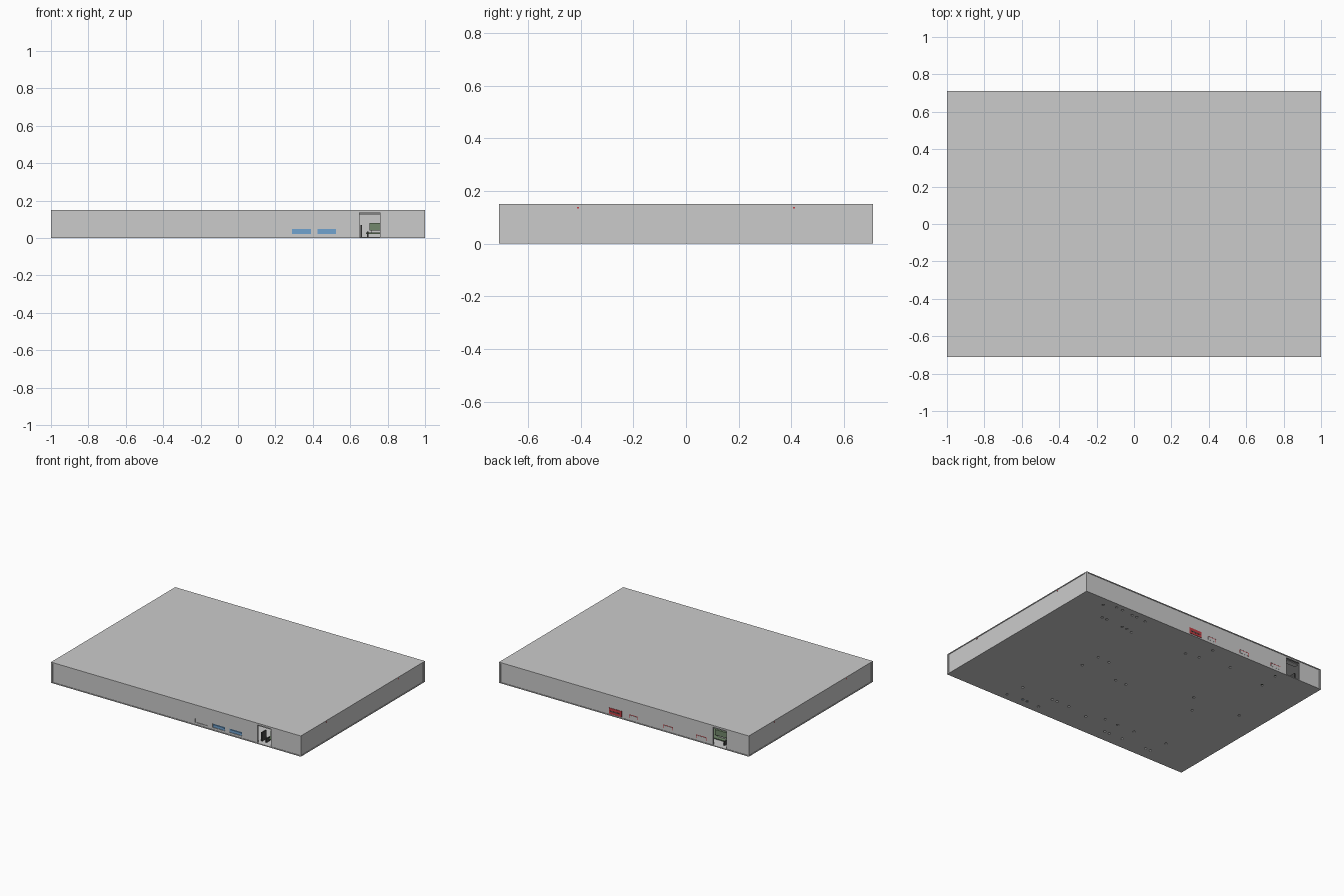
import bpy, bmesh
from mathutils import Matrix

if "Cube" in bpy.data.objects:
    bpy.data.objects.remove(bpy.data.objects["Cube"])

W, D, H, T = 1.0, 0.71, 0.15, 0.01     # half width, half depth, height, sheet thickness


def material(name, rgb):
    m = bpy.data.materials.new(name)
    m.diffuse_color = (*rgb, 1)
    m.use_nodes = True
    m.node_tree.nodes["Principled BSDF"].inputs["Base Color"].default_value = m.diffuse_color
    return m


BLUE = material("port_blue", (0.16, 0.36, 0.62))
RED = material("port_red", (0.55, 0.05, 0.06))
GREEN = material("board_green", (0.17, 0.25, 0.15))
DARK = material("dark_plastic", (0.06, 0.06, 0.06))
PALE = material("pale_plastic", (0.75, 0.75, 0.73))


def finish(name, bm, mat=None):
    me = bpy.data.meshes.new(name)
    bm.to_mesh(me)
    bm.free()
    ob = bpy.data.objects.new(name, me)
    bpy.context.collection.objects.link(ob)
    if mat:
        me.materials.append(mat)
    return ob


def add_box(bm, x0, x1, y0, y1, z0, z1):
    m = Matrix.Translation(((x0 + x1) / 2, (y0 + y1) / 2, (z0 + z1) / 2))
    bmesh.ops.create_cube(bm, size=1, matrix=m @ Matrix.Diagonal((x1 - x0, y1 - y0, z1 - z0, 1)))


def box(name, *b, mat=None):
    bm = bmesh.new()
    add_box(bm, *b)
    return finish(name, bm, mat)


def cut(target, cutter):
    cutter.hide_render = True
    cutter.hide_viewport = True
    mod = target.modifiers.new("openings", 'BOOLEAN')
    mod.operation = 'DIFFERENCE'
    mod.solver = 'EXACT'
    mod.object = cutter


# Port layout: (x centre, z centre, width, height)
front_ports = [(0.20, 0.035, 0.10, 0.028), (0.34, 0.035, 0.10, 0.028), (0.475, 0.035, 0.10, 0.028)]
back_ports = [(-0.072, 0.036, 0.07, 0.026), (-0.35, 0.036, 0.08, 0.026), (-0.617, 0.034, 0.085, 0.026)]
R = 0.004                               # panel recess between corner strips

# Lid and floor
box("lid", -W, W, -D, D, H - 0.006, H)
floor = box("floor_plate", -W, W, -D, D, 0, 0.006)

# Front and back panels
front = box("front_panel", -W + 0.012, W - 0.012, -D + R, -D + R + T, 0.006, H - 0.006)
back = box("back_panel", -W + 0.012, W - 0.012, D - R - T, D - R, 0.006, H - 0.006)

# Side panels, corner strips and side screws
for s, side in ((-1, "left"), (1, "right")):
    xs = sorted((s * (W - R), s * (W - R - T)))
    box(side + "_panel", *xs, -D + 0.014, D - 0.014, 0.006, H - 0.006)
    for t, end in ((-1, "front"), (1, "back")):
        bm = bmesh.new()
        add_box(bm, *sorted((s * W, s * (W - 0.012))), *sorted((t * D, t * (D - 0.015))), 0.006, H - 0.006)
        finish(f"{end}_{side}_corner_strip", bm)
        box(f"{side}_{end}_indicator", *sorted((s * (W - 0.006), s * (W - 0.002))),
            t * 0.41 - 0.004, t * 0.41 + 0.004, 0.133, 0.139, mat=RED)

# Openings in the front and back panels
bm = bmesh.new()
for x, z, w, h in front_ports:
    add_box(bm, x - w / 2, x + w / 2, -D - 0.05, -D + 0.05, z - h / 2, z + h / 2)
add_box(bm, 0.65, 0.76, -D - 0.05, -D + 0.05, -0.01, 0.135)
cut(front, finish("front_cutter", bm))
bm = bmesh.new()
for x, z, w, h in back_ports:
    add_box(bm, x - w / 2, x + w / 2, D - 0.05, D + 0.05, z - h / 2, z + h / 2)
add_box(bm, -0.82, -0.71, D - 0.05, D + 0.05, -0.01, 0.135)
cut(back, finish("back_cutter", bm))

# Front ports: body, with a tongue inside the blue ones
for i, (x, z, w, h) in enumerate(front_ports):
    if i == 0:
        box("front_pale_port", x - w / 2, x + w / 2, -D + 0.008, -D + 0.08, z - h / 2, z + h / 2, mat=PALE)
        continue
    box(f"blue_port_{i}", x - w / 2, x + w / 2, -D + 0.008, -D + 0.1, z - h / 2, z + h / 2, mat=BLUE)
    box(f"blue_port_tongue_{i}", x - w / 2 + 0.006, x + w / 2 - 0.006, -D + 0.003, -D + 0.02,
        z + 0.001, z + 0.008, mat=BLUE)

# Back ports: red shell framing a grey core, plus one solid red connector
for i, (x, z, w, h) in enumerate(back_ports):
    box(f"red_port_shell_{i}", x - w / 2, x + w / 2, D - 0.08, D - 0.005, z - h / 2, z + h / 2, mat=RED)
    box(f"red_port_core_{i}", x - w / 2 + 0.004, x + w / 2 - 0.004, D - 0.07, D - 0.003,
        z - h / 2, z + h / 2 - 0.005)
box("red_connector", 0.02, 0.12, D - 0.06, D - 0.001, 0.012, 0.055, mat=RED)
box("red_connector_slot", 0.03, 0.11, D - 0.05, D, 0.028, 0.036, mat=DARK)

# Mounting holes in the floor plate
holes = [(.80, .64), (.71, .67), (.66, .67), (.70, .51), (.66, .51), (.52, .50), (.48, .50), (.43, .485),
         (.57, .66), (.53, .66), (.45, .65), (.386, .096), (.40, -.05), (.29, .09), (.106, -.06), (.02, -.06),
         (-.02, .50), (-.12, .52), (-.13, .645), (-.36, .55), (-.43, .095), (-.53, -.04), (-.81, .105),
         (-.67, .505), (-.66, .65), (.53, -.66), (.51, -.525), (.41, -.645), (.37, -.645), (.27, -.65),
         (.26, -.52), (.22, -.52), (.12, -.52), (-.05, -.55), (-.17, -.495), (-.28, -.50), (-.42, -.50),
         (-.27, -.62), (-.31, -.62), (-.42, -.62), (-.66, -.62), (-.62, -.62), (-.68, -.485)]
bm = bmesh.new()
for x, y in holes:
    bmesh.ops.create_cone(bm, cap_ends=True, segments=12, radius1=0.009, radius2=0.009, depth=0.05,
                          matrix=Matrix.Translation((x, y, 0)))
cut(floor, finish("hole_cutter", bm))

# Parts seen through the two slots
for name, s, cx in (("front", -1, 0.705), ("back", 1, -0.765)):
    def inner(part, x0, x1, a, b, z0, z1, mat=None):
        box(f"{name}_{part}", cx + x0, cx + x1, *sorted((s * (D - a), s * (D - b))), z0, z1, mat=mat)
    inner("slot_lintel", -0.055, 0.055, 0.014, 0.05, 0.124, 0.13)
    inner("circuit_board", -0.02, 0.20, 0.06, 0.35, 0.022, 0.028, GREEN)
    inner("board_module", -0.002, 0.09, 0.08, 0.2, 0.04, 0.08, GREEN)
    inner("module_foot", 0.01, 0.08, 0.09, 0.19, 0.028, 0.04)
    inner("cable_clip", -0.05, -0.042, 0.04, 0.09, 0.006, 0.07, DARK)
    inner("cable_post", -0.014, -0.006, 0.04, 0.08, 0.006, 0.035, DARK)
    inner("slot_backing", -0.1, 0.1, 0.36, 0.37, 0.006, H - 0.006)
